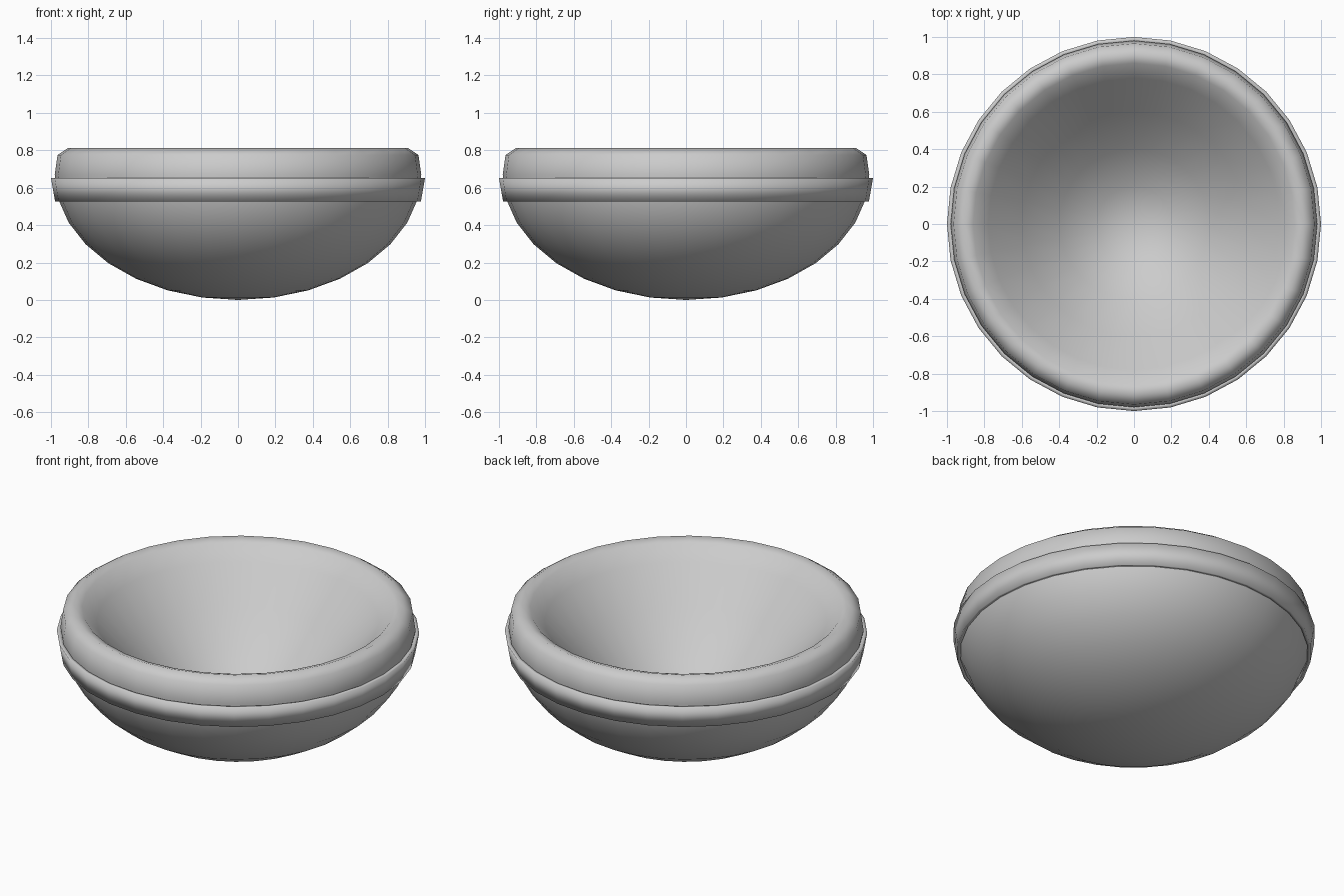
import bpy, bmesh
from math import sin, cos, pi, radians

if "Cube" in bpy.data.objects:
    bpy.data.objects.remove(bpy.data.objects["Cube"])

SEG = 32


def lathe(name, profile, closed=False):
    """Spin an (r, z) profile about z; zero radius points become poles."""
    bm = bmesh.new()
    rings = []
    for r, z in profile:
        if r < 1e-6:
            rings.append([bm.verts.new((0, 0, z))] * SEG)
        else:
            rings.append([bm.verts.new((r * cos(2 * pi * i / SEG), r * sin(2 * pi * i / SEG), z))
                          for i in range(SEG)])
    pairs = list(zip(rings, rings[1:]))
    if closed:
        pairs.append((rings[-1], rings[0]))
    for a, b in pairs:
        for i in range(SEG):
            j = (i + 1) % SEG
            bm.faces.new(list(dict.fromkeys((a[i], a[j], b[j], b[i]))))
    bmesh.ops.recalc_face_normals(bm, faces=bm.faces)
    for f in bm.faces:
        f.smooth = True
    me = bpy.data.meshes.new(name)
    bm.to_mesh(me)
    bm.free()
    ob = bpy.data.objects.new(name, me)
    bpy.context.collection.objects.link(ob)
    return ob


def arc(radius, bottom, top):
    """Half-ellipse from the bottom pole up to the equator."""
    return [(radius * sin(radians(11.25 * k)), top - (top - bottom) * cos(radians(11.25 * k)))
            for k in range(9)]


# Bowl: outer shell, rounded rim, funnel-shaped inside with a rounded bottom
outer = arc(0.98, 0.0, 0.67)
rim = [(0.965, 0.775), (0.91, 0.812), (0.86, 0.795)]
inner = [(0.78, 0.715), (0.6, 0.52), (0.4, 0.325), (0.2, 0.19), (0.0, 0.14)]
lathe("bowl", outer + rim + inner)

# Raised band around the outside
lathe("band", [(0.96, 0.527), (0.978, 0.527), (1.0, 0.652), (0.975, 0.652)], closed=True)
